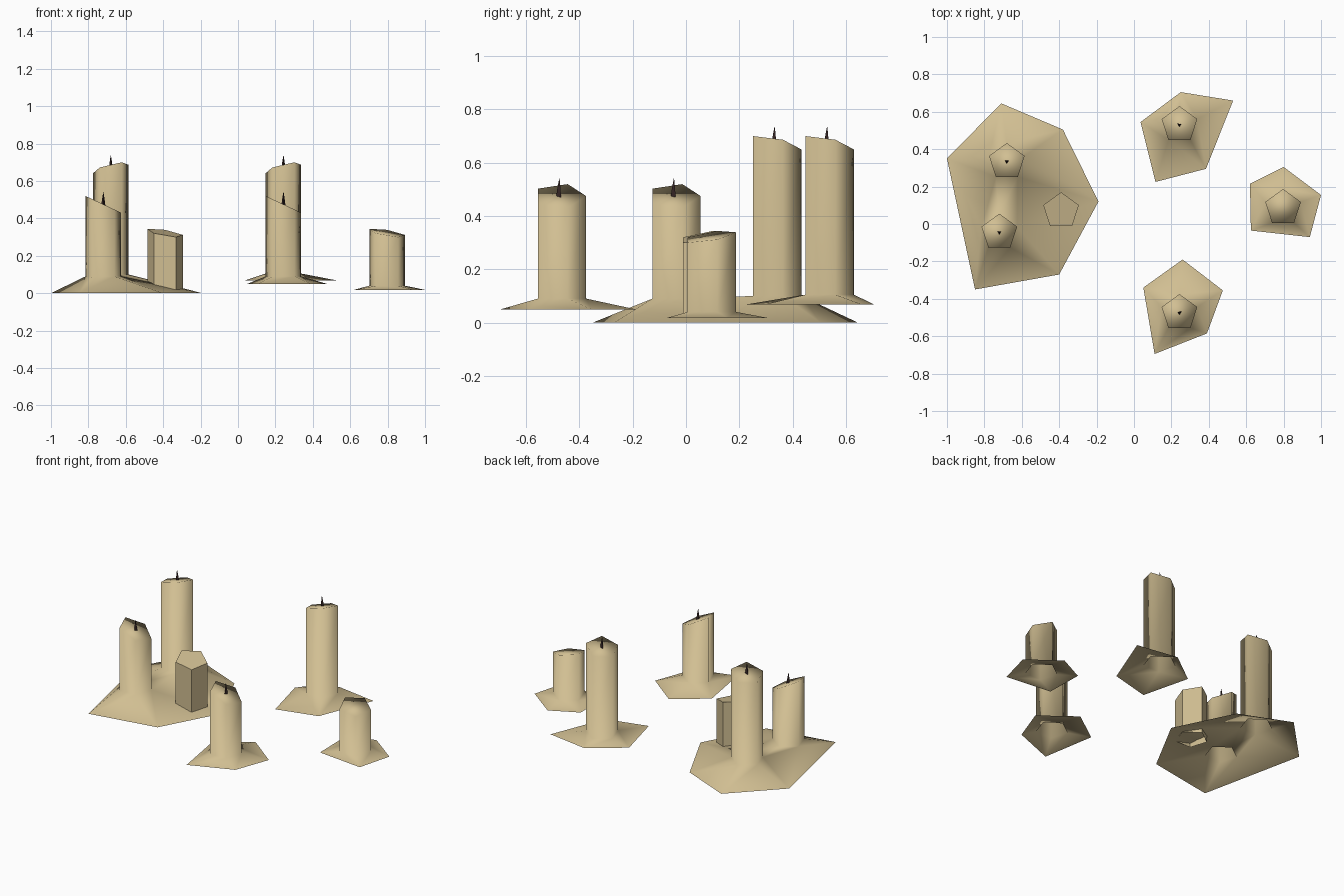
import bpy, bmesh, math
from mathutils import Vector, geometry

if "Cube" in bpy.data.objects:
    bpy.data.objects.remove(bpy.data.objects["Cube"])


def material(name, col):
    m = bpy.data.materials.new(name)
    m.diffuse_color = (*col, 1)
    m.use_nodes = True
    m.node_tree.nodes["Principled BSDF"].inputs["Base Color"].default_value = m.diffuse_color
    return m


WAX = material("cream wax", (0.64, 0.52, 0.29))
WICK = material("burnt wick", (0.035, 0.018, 0.018))
SIDES, RADIUS = 5, 0.1


def finish(name, bm, mat, smooth=True):
    me = bpy.data.meshes.new(name)
    bm.to_mesh(me)
    bm.free()
    ob = bpy.data.objects.new(name, me)
    bpy.context.collection.objects.link(ob)
    me.materials.append(mat)
    for p in me.polygons:
        p.use_smooth = smooth
    return ob


def ring(cx, cy, r=RADIUS, n=SIDES, start=90):
    return [(cx + r * math.cos(math.radians(start + 360 * i / n)),
             cy + r * math.sin(math.radians(start + 360 * i / n))) for i in range(n)]


def candle_walls(bm, low, c, cut):
    """Pentagonal shaft from a ring of verts up to a slanted top cap."""
    z0, sx, sy = cut
    top = [bm.verts.new((v.co.x, v.co.y, z0 + sx * (v.co.x - c[0]) + sy * (v.co.y - c[1])))
           for v in low]
    for i in range(SIDES):
        j = (i + 1) % SIDES
        bm.faces.new((low[i], low[j], top[j], top[i]))
    bm.faces.new(top)


def wax_group(name, outline, z, candles):
    """Melted puddle skirt rising into one or more candles."""
    bm = bmesh.new()
    pts = list(outline)
    heights = [z] * len(outline)
    owner = [-1] * len(outline)
    for k, (c, foot, cut) in enumerate(candles):
        pts += ring(*c)
        heights += [foot] * SIDES
        owner += [k] * SIDES
    n = len(pts)
    _, _, tris, ids, _, _ = geometry.delaunay_2d_cdt([Vector(p) for p in pts], [], [], 0, 1e-5)
    vs = [bm.verts.new((p[0], p[1], h)) for p, h in zip(pts, heights)]
    for t in tris:
        t = [ids[i][0] for i in t]
        own = {owner[i] for i in t}
        if len(own) == 1 and -1 not in own:
            continue  # leave the candle foot open
        f = bm.faces.new([vs[i] for i in t])
        f.normal_update()
        if f.normal.z < 0:
            f.normal_flip()
    for k, (c, foot, cut) in enumerate(candles):
        candle_walls(bm, [vs[i] for i in range(n) if owner[i] == k], c, cut)
    return finish(name, bm, WAX)


def wick(name, c, z0, z1):
    """Thin three-sided wick tapering to a point."""
    bm = bmesh.new()
    rows = [[bm.verts.new((x, y, z)) for x, y in ring(*c, r, 3, -90)]
            for r, z in ((0.013, z0), (0.008, z0 + 0.5 * (z1 - z0)), (0.001, z1))]
    for a, b in zip(rows, rows[1:]):
        for i in range(3):
            j = (i + 1) % 3
            bm.faces.new((a[i], a[j], b[j], b[i]))
    bm.faces.new(rows[-1])
    finish(name, bm, WICK, False)


# Slanted cuts: height at centre, x slope, y slope
TALL = (0.67, 0.235, -0.2)
MID = (0.475, -0.47, 0.0)
SHORT = (0.323, -0.17, 0.16)

# Large puddle with a tall and a medium candle
wax_group("large_puddle_candles",
          [(-0.71, 0.645), (-1.0, 0.35), (-0.85, -0.35), (-0.40, -0.27), (-0.19, 0.12), (-0.38, 0.505)],
          0.0, [((-0.68, 0.333), 0.1, TALL), ((-0.72, -0.045), 0.09, MID)])

# Short unlit candle standing in the large puddle
bm = bmesh.new()
low = [bm.verts.new((x, y, 0.02)) for x, y in ring(-0.39, 0.07)]
candle_walls(bm, low, (-0.39, 0.07), SHORT)
finish("short_candle_in_puddle", bm, WAX, False)

# Single candles with their own puddles
wax_group("front_candle",
          [(0.26, -0.19), (0.05, -0.34), (0.11, -0.695), (0.39, -0.585), (0.475, -0.355)],
          0.05, [((0.243, -0.475), 0.09, MID)])
wax_group("back_candle",
          [(0.25, 0.705), (0.035, 0.545), (0.115, 0.225), (0.385, 0.295), (0.53, 0.66)],
          0.068, [((0.243, 0.53), 0.105, TALL)])
wax_group("right_short_candle",
          [(0.8, 0.305), (0.62, 0.215), (0.625, -0.035), (0.94, -0.07), (1.0, 0.155)],
          0.018, [((0.797, 0.087), 0.04, SHORT)])

# Wicks
for nm, c, z0, z1 in (("wick_tall_left", (-0.68, 0.333), 0.66, 0.735),
                      ("wick_medium_left", (-0.72, -0.045), 0.465, 0.54),
                      ("wick_front", (0.243, -0.475), 0.465, 0.54),
                      ("wick_back", (0.243, 0.53), 0.66, 0.735)):
    wick(nm, c, z0, z1)
